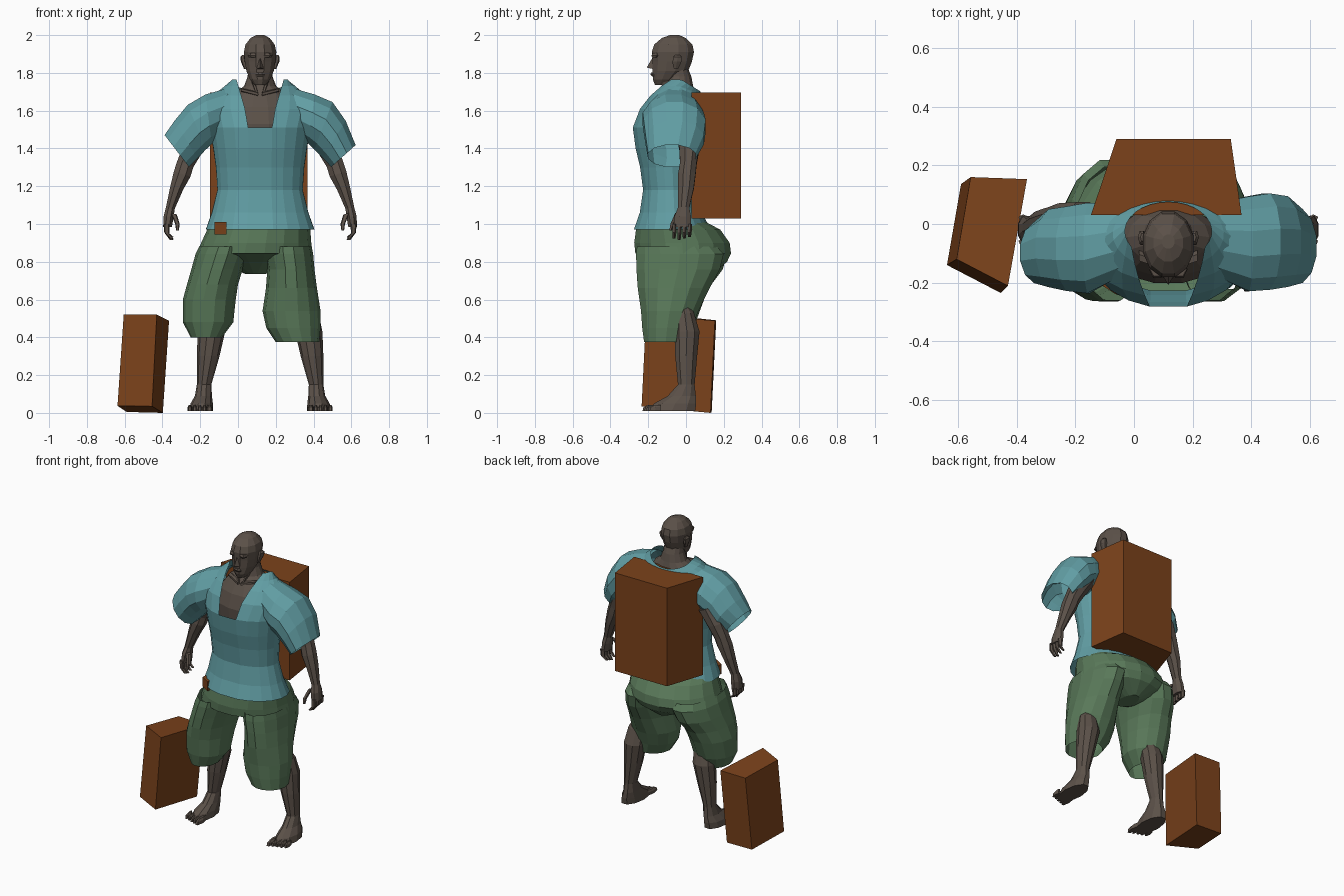
import bpy, bmesh
from math import sin, cos, asin, pi

C = 0.117  # x of the figure's centre line


def material(name, rgb):
    m = bpy.data.materials.new(name)
    m.diffuse_color = (*rgb, 1)
    return m


SKIN = material("skin", (0.105, 0.082, 0.066))
TEAL = material("teal cloth", (0.12, 0.34, 0.37))
GREEN = material("green cloth", (0.10, 0.19, 0.10))
BROWN = material("brown", (0.20, 0.055, 0.011))


def finish(bm, name, mat):
    bmesh.ops.recalc_face_normals(bm, faces=bm.faces)
    me = bpy.data.meshes.new(name)
    bm.to_mesh(me)
    bm.free()
    me.materials.append(mat)
    ob = bpy.data.objects.new(name, me)
    bpy.context.collection.objects.link(ob)
    return ob


def loft(bm, rings, n=10, caps=(True, True), phase=0.5):
    """Rings (x0, z0, x1, z1, y0, y1): ellipse spanning two xz points and a y range."""
    loops = []
    for x0, z0, x1, z1, y0, y1 in rings:
        loop = []
        for i in range(n):
            a = 2 * pi * (i + phase) / n
            t = 0.5 + 0.5 * sin(a)
            y = (y0 + y1) / 2 - (y1 - y0) / 2 * cos(a)
            loop.append(bm.verts.new((x0 + (x1 - x0) * t, y, z0 + (z1 - z0) * t)))
        loops.append(loop)
    for a, b in zip(loops, loops[1:]):
        for i in range(n):
            j = (i + 1) % n
            bm.faces.new((a[i], a[j], b[j], b[i]))
    if caps[0]:
        bm.faces.new(loops[0])
    if caps[1]:
        bm.faces.new(loops[-1])


def flat(rows, s=1, c=C):
    """Horizontal rings from rows (z, x0, x1, y0, y1) measured from the centre line."""
    return [(c + s * a, z, c + s * b, z, y0, y1) for z, a, b, y0, y1 in rows]


def sided(rows, s):
    """Tilted rings, mirrored by s about the centre line."""
    return [(C + s * a, z, C + s * b, w, y0, y1) for a, z, b, w, y0, y1 in rows]


def prism(name, top, bottom, mat):
    bm = bmesh.new()
    t = [bm.verts.new(p) for p in top]
    b = [bm.verts.new(p) for p in bottom]
    bm.faces.new(t)
    bm.faces.new(b)
    for i in range(len(t)):
        j = (i + 1) % len(t)
        bm.faces.new((t[i], t[j], b[j], b[i]))
    return finish(bm, name, mat)


def wedge(bm, pts, faces):
    v = [bm.verts.new(p) for p in pts]
    for f in faces:
        bm.faces.new([v[i] for i in f])


# Head with nose, brow, lips and ears
bm = bmesh.new()
loft(bm, flat([(z, -w, w, a, b) for z, w, a, b in [
    (1.735, .03, -.165, -.09), (1.765, .055, -.178, -.04), (1.81, .075, -.18, .015),
    (1.86, .084, -.18, .035), (1.91, .089, -.185, .046), (1.95, .08, -.172, .038),
    (1.985, .052, -.13, .0), (2.0, .022, -.085, -.035)]]), 12)
wedge(bm, [(C, -.175, 1.885), (C - .022, -.172, 1.82), (C + .022, -.172, 1.82), (C, -.208, 1.828)],
      [(0, 1, 3), (0, 3, 2), (1, 2, 3)])
loft(bm, flat([(1.782, -.026, .026, -.182, -.15), (1.792, -.028, .028, -.19, -.15),
               (1.803, -.02, .02, -.186, -.15)]), 8)
for s in (-1, 1):
    loft(bm, flat([(1.882, .012, .06, -.182, -.14), (1.892, .01, .066, -.188, -.12),
                   (1.904, .015, .062, -.18, -.13)], s), 6)
    loft(bm, flat([(1.82, .07, .085, -.07, -.04), (1.86, .075, .102, -.075, -.02),
                   (1.885, .08, .104, -.07, -.02), (1.895, .08, .095, -.06, -.03)], s), 6)
finish(bm, "head", SKIN)

# Neck and chest, set back inside the loose shirt
bm = bmesh.new()
loft(bm, flat([(z, -w, w, a, b) for z, w, a, b in [
    (1.44, .2, -.2, .04), (1.53, .21, -.205, .05), (1.62, .19, -.18, .055),
    (1.69, .14, -.14, .05), (1.73, .085, -.115, .04), (1.78, .066, -.105, .03),
    (1.83, .062, -.1, .01)]]), 14, (False, True))
for s in (-1, 1):  # collar bones and neck tendons
    loft(bm, sided([(.01, 1.675, .01, 1.70, -.16, -.12), (.10, 1.70, .10, 1.72, -.13, -.09)], s), 5)
    loft(bm, flat([(1.68, .005, .02, -.155, -.11), (1.79, .035, .06, -.11, -.05)], s), 5)
finish(bm, "neck_and_chest", SKIN)

# Arms and hands
for s, side in ((-1, "right"), (1, "left")):
    bm = bmesh.new()
    loft(bm, sided([(.23, 1.47, .35, 1.52, -.06, .08), (.30, 1.38, .41, 1.42, -.04, .075),
                    (.35, 1.30, .44, 1.34, -.035, .06), (.365, 1.25, .46, 1.28, -.045, .055),
                    (.405, 1.18, .478, 1.2, -.045, .045), (.45, 1.08, .5, 1.09, -.045, .02),
                    (.455, 1.04, .513, 1.04, -.065, .03), (.465, .985, .515, .985, -.07, .032)], s), 8)
    for k in range(4):
        y = -.062 + .027 * k
        tip = .915 + .008 * abs(k - 1)
        loft(bm, sided([(.478, 1.0, .512, 1.0, y - .012, y + .014),
                        (.48, .95, .508, .955, y - .013, y + .011),
                        (.457, tip, .478, tip, y - .01, y + .006)], s), 5)
    loft(bm, sided([(.44, 1.05, .475, 1.06, -.06, -.03), (.425, 1.0, .45, 1.0, -.085, -.06),
                    (.43, .965, .445, .965, -.09, -.075)], s), 5)
    finish(bm, side + "_arm", SKIN)

# Lower legs, feet and toes
for s, side in ((-1, "right"), (1, "left")):
    bm = bmesh.new()
    loft(bm, flat([(.60, .2, .27, -.06, .0), (.53, .185, .31, -.06, .045), (.43, .185, .33, -.065, .075),
                   (.30, .215, .335, -.06, .062), (.15, .258, .335, -.045, .048),
                   (.09, .255, .345, -.1, .056), (.05, .25, .368, -.175, .06),
                   (.01, .248, .375, -.205, .055)], s), 10)
    for k in range(5):
        d = .268 + .026 * k
        y = -.238 + .01 * k
        r = .017 if k == 0 else .012
        loft(bm, flat([(.01, d - r, d + r, y, -.13), (.03, d - r, d + r, y + .006, -.13),
                       (.042, d - r / 2, d + r / 2, y + .03, -.13)], s), 6)
    finish(bm, side + "_leg", SKIN)

# Shorts: hips and two baggy legs whose tops are tucked inside the hips
bm = bmesh.new()
loft(bm, flat([(1.02, -.13, .365, -.235, .09), (.97, -.163, .383, -.268, .185), (.9, -.195, .388, -.278, .235),
               (.845, -.22, .395, -.272, .242), (.80, -.12, .31, -.12, .22),
               (.735, .04, .145, -.03, .14)], 1, 0), 18, (False, True))
loft(bm, flat([(.88, -.205, .06, -.265, .2), (.84, -.225, .055, -.27, .225), (.76, -.247, .025, -.268, .2),
               (.68, -.27, -.0, -.262, .14), (.6, -.292, -.012, -.25, .10), (.48, -.292, -.025, -.235, .055),
               (.40, -.25, -.085, -.215, .01)], 1, 0), 14, (False, False))
loft(bm, flat([(.88, .14, .39, -.265, .17), (.84, .14, .398, -.27, .205), (.76, .155, .405, -.268, .185),
               (.66, .148, .418, -.26, .13), (.54, .13, .437, -.242, .07), (.45, .15, .437, -.235, .035),
               (.375, .2, .43, -.225, .01)], 1, 0), 14, (False, False))
finish(bm, "shorts", GREEN)

# Shirt body with an open neckline; the collar dips at the nape
bm = bmesh.new()
N = 21
rows = [(.97, .29, -.282, .13, .07), (1.06, .258, -.25, .085, .065), (1.18, .228, -.232, .06, .06),
        (1.30, .236, -.248, .065, .06), (1.40, .25, -.272, .08, .062), (1.51, .27, -.287, .10, .063),
        (1.61, .29, -.25, .10, .08), (1.68, .25, -.20, .095, .10), (1.73, .19, -.155, .085, .115),
        (1.765, .148, -.125, .075, .125)]
prev = None
for z, w, y0, y1, gap in rows:
    a0 = asin(gap / w)
    loop = []
    for i in range(N):
        a = a0 + (2 * pi - 2 * a0) * i / (N - 1)
        dip = max(0, z - 1.61) * .4 * max(0, -cos(a))
        loop.append(bm.verts.new((C + w * sin(a), (y0 + y1) / 2 - (y1 - y0) / 2 * cos(a), z - dip)))
    if prev:
        for i in range(N if z < 1.52 else N - 1):
            j = (i + 1) % N
            bm.faces.new((prev[i], prev[j], loop[j], loop[i]))
    prev = loop
# Short sleeves, drooping off the shoulders; the one at -x is swung forward and flares higher
for s, f in ((-1, -.045), (1, 0)):
    g = .6 * f if s < 0 else -.02
    loft(bm, sided([(.17, 1.48, .15, 1.73, -.18, .075), (.255, 1.42, .29, 1.69, -.215 + g, .10 + f / 2),
                    (.285, 1.39, .385, 1.65 + f / 3, -.22 + g / 2, .11 + f),
                    (.33, 1.345, .455, 1.55, -.22, .10 + f),
                    (.375, 1.30, .508, 1.42 - 1.2 * f, -.205, .055 + f)], s), 12, (False, False))
finish(bm, "shirt", TEAL)

# Backpack: tapered box against the back
pack = [(-.06, .29), (.33, .29), (.367, .03), (-.147, .03)]
prism("backpack", [(x, y, 1.695) for x, y in pack], [(x, y, 1.03) for x, y in pack], BROWN)

# Small pouch just showing at the shirt hem
pouch = [(-.12, -.12), (-.06, -.12), (-.06, -.24), (-.125, -.2)]
prism("hip_pouch", [(x, y, 1.01) for x, y in pouch], [(x, y, .945) for x, y in pouch], BROWN)

# Slightly tilted box standing beside the figure
prism("standing_box",
      [(-.557, .16, .49), (-.365, .153, .488), (-.43, -.211, .52), (-.605, -.12, .52)],
      [(-.59, .136, .005), (-.398, .13, .0), (-.455, -.235, .035), (-.638, -.14, .037)], BROWN)
